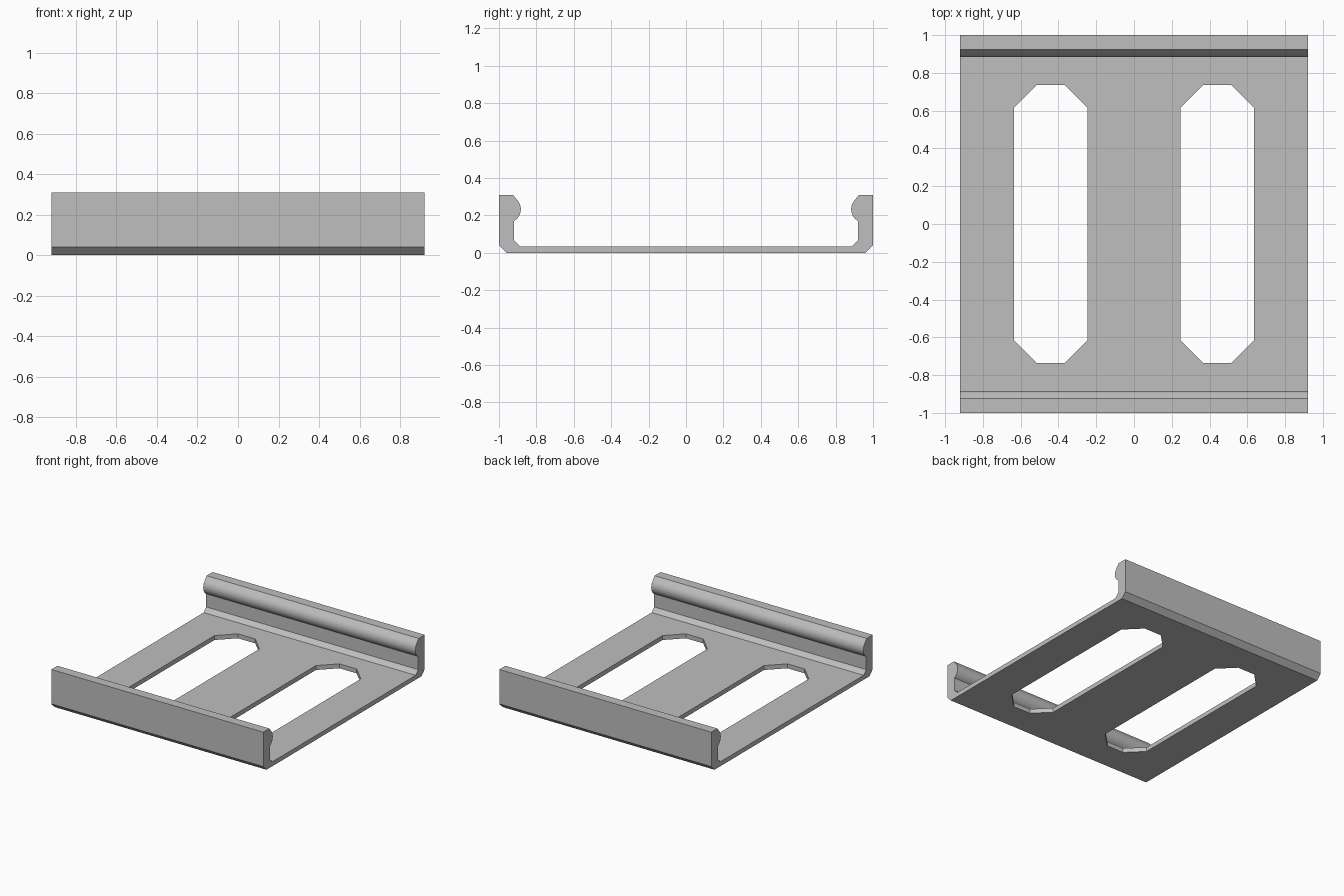
import bpy
import bmesh
from math import sin, cos, radians

cube = bpy.data.objects.get("Cube")
if cube:
    bpy.data.objects.remove(cube, do_unlink=True)

HALF_WIDTH = 0.92

grey = bpy.data.materials.new("light grey")
grey.use_nodes = True
colour = (0.52, 0.52, 0.52, 1)
grey.diffuse_color = colour
grey.node_tree.nodes["Principled BSDF"].inputs["Base Color"].default_value = colour


def prism(name, outline, direction):
    """Extrude a closed outline of 3D points along a direction."""
    bm = bmesh.new()
    face = bm.faces.new([bm.verts.new(p) for p in outline])
    side = bmesh.ops.extrude_face_region(bm, geom=[face])["geom"]
    moved = [v for v in side if isinstance(v, bmesh.types.BMVert)]
    bmesh.ops.translate(bm, vec=direction, verts=moved)
    bmesh.ops.recalc_face_normals(bm, faces=bm.faces)
    mesh = bpy.data.meshes.new(name)
    bm.to_mesh(mesh)
    bm.free()
    mesh.materials.append(grey)
    obj = bpy.data.objects.new(name, mesh)
    bpy.context.collection.objects.link(obj)
    return obj


# Half of the channel section: chamfered floor, wall and rounded snap bead
bead = []
for i in range(17):
    a = radians(44 - i * 105 / 16)
    bead.append((0.955 - 0.072 * cos(a), 0.233 + 0.072 * sin(a)))
half = [(0.96, 0), (1, 0.04), (1, 0.31), (0.925, 0.31)] + bead
half += [(0.92, 0.067), (0.888, 0.035)]
section = half + [(-y, z) for y, z in reversed(half)]
tray = prism("channel_tray", [(-HALF_WIDTH, y, z) for y, z in section],
             (2 * HALF_WIDTH, 0, 0))

# Two long slots with clipped corners through the floor
corner = [(0.195, 0.615), (0.075, 0.735)]
slot = corner + [(-x, y) for x, y in reversed(corner)]
slot += [(-x, -y) for x, y in slot]
for side, label in ((1, "left"), (-1, "right")):
    cutter = prism(label + "_slot_cutter",
                   [(side * 0.44 + x, y, -0.1) for x, y in slot], (0, 0, 0.3))
    cutter.hide_render = True
    cut = tray.modifiers.new(label + "_slot", "BOOLEAN")
    cut.operation = "DIFFERENCE"
    cut.solver = "EXACT"
    cut.object = cutter
    bpy.context.view_layer.objects.active = tray
    bpy.ops.object.modifier_apply(modifier=cut.name)
    bpy.data.objects.remove(cutter, do_unlink=True)

# Smooth beads, crisp edges elsewhere
bpy.ops.object.select_all(action="DESELECT")
tray.select_set(True)
bpy.context.view_layer.objects.active = tray
bpy.ops.object.shade_smooth_by_angle(angle=radians(20))
